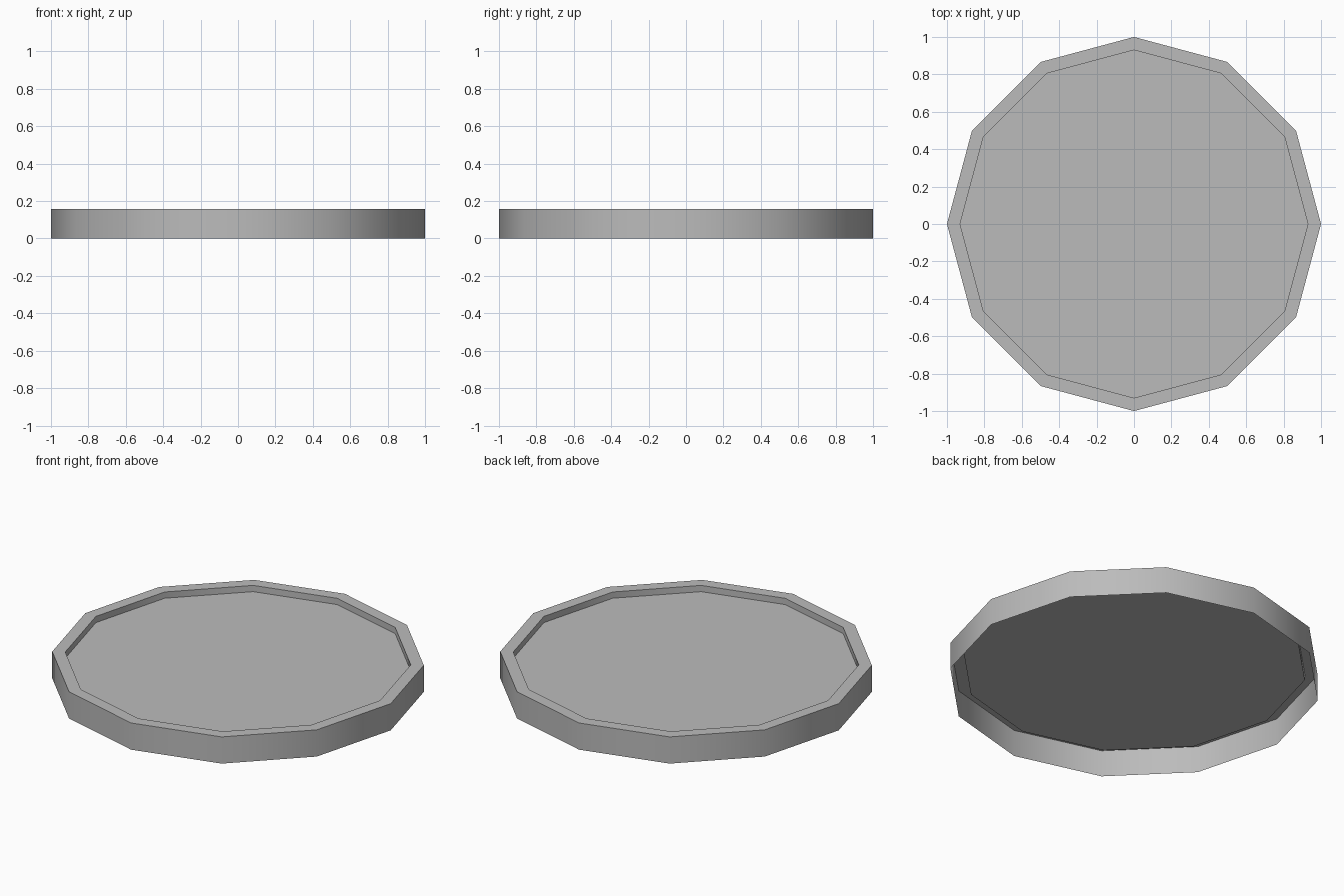
import bpy
import bmesh
import math

SIDES = 12
HEIGHT = 0.158
OUTER_RADIUS = 1.0
INNER_RADIUS = 0.93
FLOOR_HEIGHT = 0.121

default_cube = bpy.data.objects.get("Cube")
if default_cube:
    bpy.data.objects.remove(default_cube, do_unlink=True)


def make_material(name, colour):
    mat = bpy.data.materials.new(name)
    mat.use_nodes = True
    mat.diffuse_color = colour
    mat.node_tree.nodes["Principled BSDF"].inputs["Base Color"].default_value = colour
    return mat


def ring(bm, radius, z):
    turn = math.tau / SIDES
    return [bm.verts.new((radius * math.cos(i * turn), radius * math.sin(i * turn), z))
            for i in range(SIDES)]


# Open-bottomed tray shell: outer wall, rim, inner wall, then the recessed floor
bm = bmesh.new()
profile = [(OUTER_RADIUS, 0), (OUTER_RADIUS, HEIGHT),
           (INNER_RADIUS, HEIGHT), (INNER_RADIUS, FLOOR_HEIGHT)]
rings = [ring(bm, radius, z) for radius, z in profile]
for low, high in zip(rings, rings[1:]):
    for i in range(SIDES):
        j = (i + 1) % SIDES
        bm.faces.new((low[i], low[j], high[j], high[i]))
bm.faces.new(rings[-1])

mesh = bpy.data.meshes.new("round_tray")
bm.to_mesh(mesh)
bm.free()
tray = bpy.data.objects.new("round_tray", mesh)
bpy.context.collection.objects.link(tray)
mesh.materials.append(make_material("plain grey", (0.5, 0.5, 0.5, 1)))

# Soft shading around the walls, crisp rim edges
bpy.ops.object.select_all(action="DESELECT")
tray.select_set(True)
bpy.context.view_layer.objects.active = tray
bpy.ops.object.shade_smooth_by_angle(angle=math.radians(40))
